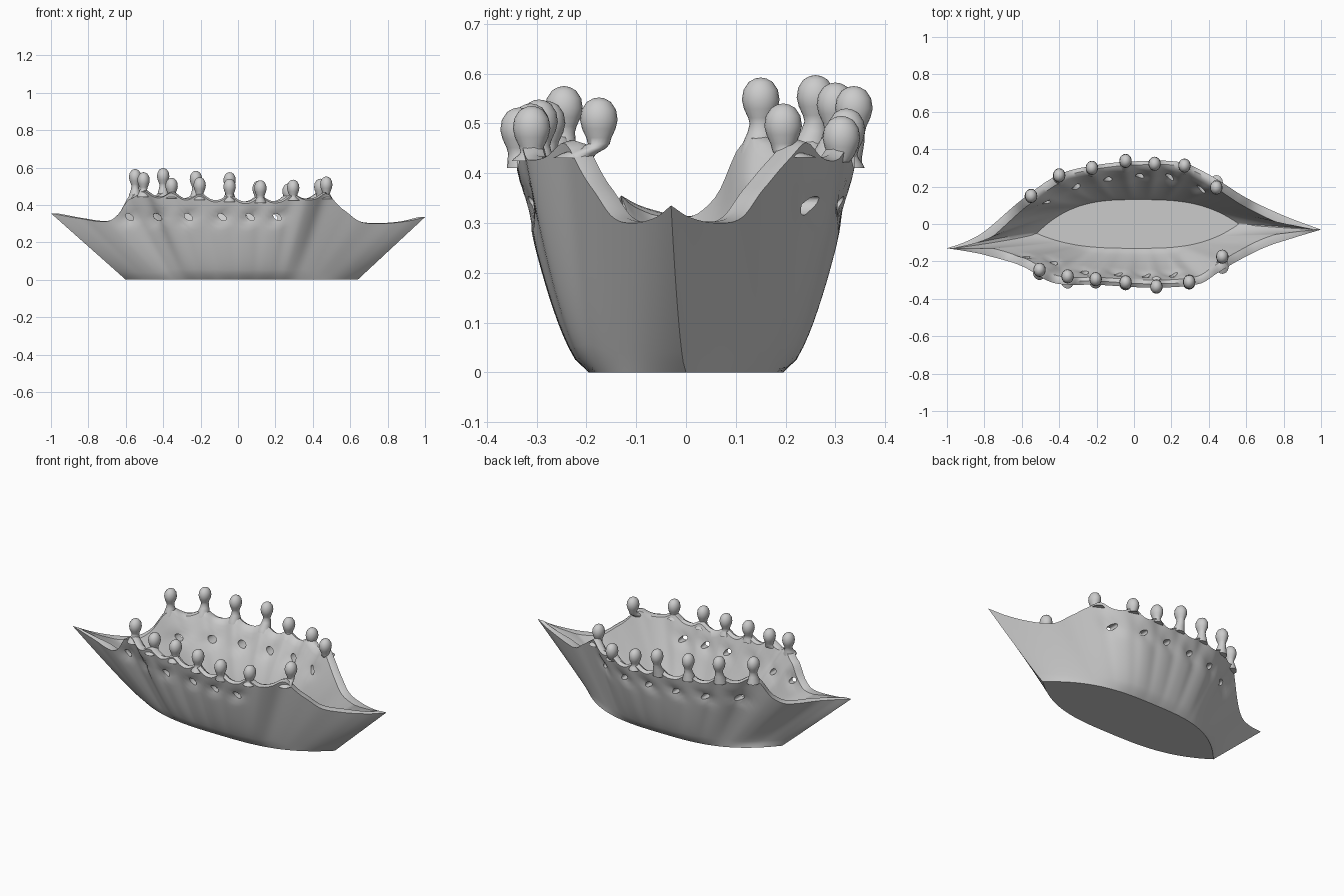
import bpy, bmesh, math
from mathutils import Matrix, Vector

if "Cube" in bpy.data.objects:
    bpy.data.objects.remove(bpy.data.objects["Cube"])

# Rim outline (x, y) for back (+1) and front (-1), and rim height (x, z)
OUTLINE = {
    1: [(-1, -.13), (-.9, -.095), (-.8, -.04), (-.6, .13), (-.4, .265), (-.2, .315), (0, .335),
        (.25, .33), (.4, .265), (.6, .14), (.8, .045), (1, -.03)],
    -1: [(-1, -.13), (-.9, -.145), (-.8, -.165), (-.6, -.225), (-.43, -.315), (-.2, -.325),
         (.1, -.34), (.35, -.32), (.45, -.26), (.55, -.2), (.7, -.125), (.85, -.075), (1, -.03)],
}
HEIGHT = [(-1, .355), (-.85, .328), (-.7, .312), (-.64, .35), (-.58, .43), (-.3, .425), (.1, .405),
          (.48, .425), (.57, .37), (.65, .312), (.75, .3), (.9, .312), (1, .335)]
# Knobs: x, y, top z
KNOBS = {
    1: [(-.55, .15, .592), (-.4, .26, .597), (-.225, .3, .582), (-.045, .337, .575),
        (.11, .322, .53), (.27, .312, .515), (.44, .195, .54)],
    -1: [(-.505, -.245, .575), (-.355, -.28, .545), (-.205, -.295, .548), (-.045, -.312, .54),
         (.12, -.335, .532), (.295, -.31, .535), (.472, -.175, .552)],
}
HOLES = {1: [-.47, -.31, -.14, .03, .19, .36], -1: [-.58, -.43, -.265, -.085, .065, .21]}
HOLE_Z = .335


def curve(table, x):
    """Smooth interpolation through a table of points."""
    n = len(table)
    i = 0
    while i < n - 2 and x > table[i + 1][0]:
        i += 1

    def slope(k):
        a, b = table[max(k - 1, 0)], table[min(k + 1, n - 1)]
        return (b[1] - a[1]) / (b[0] - a[0])
    (x0, y0), (x1, y1) = table[i], table[i + 1]
    h = x1 - x0
    t = min(max((x - x0) / h, 0), 1)
    return (y0 * (2*t**3 - 3*t*t + 1) + slope(i) * h * (t**3 - 2*t*t + t)
            + y1 * (3*t*t - 2*t**3) + slope(i + 1) * h * (t**3 - t*t))


def rim_height(side, x):
    bump = max(math.exp(-((x - k[0]) / .04) ** 2) for k in KNOBS[side])
    return curve(HEIGHT, x) + .035 * bump


def lerp(a, b, t):
    return a + (b - a) * t


def dent(side, x, z):
    return max(math.exp(-((x - h + .7 * (HOLE_Z - z)) / .045) ** 2 - ((z - HOLE_Z) / .035) ** 2)
               for h in HOLES[side])


def hull_point(side, u, f, inner):
    yr, zr = curve(OUTLINE[side], u), rim_height(side, u)
    mid = (curve(OUTLINE[1], u) + curve(OUTLINE[-1], u)) / 2
    taper = 1 - abs(u) ** 3
    drift = -.05 * max(0, -u) ** 3
    if not inner:
        x, z = lerp(.62 * u + .02, u, f), f * zr
        y = lerp(side * .195 * taper + drift, yr, f ** .6)
        y -= side * .016 * dent(side, x, z)
    else:
        half = abs(yr - mid)
        half = max(half - .04, half * .45)
        x, z = lerp(.54 * u + .02, .965 * u, f), lerp(.06, zr, f)
        y = lerp(side * .13 * taper + drift, mid + side * half, f ** (1.4 if side > 0 else .75))
        y += side * .012 * dent(side, x, z)
    return Vector((x, y, z))


def make_object(name, bm):
    bmesh.ops.recalc_face_normals(bm, faces=bm.faces)
    me = bpy.data.meshes.new(name)
    bm.to_mesh(me)
    bm.free()
    ob = bpy.data.objects.new(name, me)
    bpy.context.collection.objects.link(ob)
    return ob


def smooth(ob, angle):
    bpy.ops.object.select_all(action='DESELECT')
    ob.select_set(True)
    bpy.context.view_layer.objects.active = ob
    bpy.ops.object.shade_smooth_by_angle(angle=math.radians(angle))


# Hull: each station is a closed section, outer wall, rim, inner wall, floor
N, ROWS = 150, 16
bm = bmesh.new()
stations = []
for i in range(N + 1):
    u = -1 + 2 * i / N
    walls = {}
    for side in (1, -1):
        outer = [hull_point(side, u, k / ROWS, False) for k in range(ROWS + 1)]
        inner = [hull_point(side, u, k / ROWS, True) for k in range(ROWS, -1, -1)]
        top = (outer[-1] + inner[0]) / 2 + Vector((0, 0, .012 * (1 - abs(u))))
        walls[side] = outer + [top] + inner
    ring = walls[1] + walls[-1][::-1]
    stations.append([bm.verts.new(p) for p in ring])
M = len(stations[0])
for a, b in zip(stations, stations[1:]):
    for k in range(M):
        j = (k + 1) % M
        bm.faces.new((a[k], a[j], b[j], b[k]))
# close the two prows
for s in (stations[0], stations[-1]):
    for k in range(M // 2 - 1):
        bm.faces.new((s[k], s[k + 1], s[M - 2 - k], s[M - 1 - k]))
bmesh.ops.remove_doubles(bm, verts=bm.verts, dist=.0004)
bmesh.ops.dissolve_degenerate(bm, edges=bm.edges, dist=.0001)
hull = make_object("hull", bm)

# Slanted oval openings below the rim
bm = bmesh.new()
for side, xs in HOLES.items():
    for x in xs:
        y = curve(OUTLINE[side], x) - side * .06
        m = (Matrix.Translation((x, y, HOLE_Z)) @ Matrix.Rotation(math.radians(35), 4, 'Y')
             @ Matrix.Diagonal((.026, .16, .015, 1)))
        bmesh.ops.create_icosphere(bm, subdivisions=3, radius=1, matrix=m)
cutter = make_object("hole_cutter", bm)
cutter.hide_render = True
mod = hull.modifiers.new("holes", 'BOOLEAN')
mod.operation, mod.solver, mod.object = 'DIFFERENCE', 'EXACT', cutter
bpy.context.view_layer.objects.active = hull
bpy.ops.object.modifier_apply(modifier=mod.name)
bpy.data.objects.remove(cutter)
smooth(hull, 40)

# Knobs: lathed egg on a flared neck, leaning from the rim to the knob position
EGG = [(.021, 0), (.024, .012), (.032, .03), (.036, .048), (.033, .068), (.023, .084), (.011, .091), (0, .093)]
SEG = 20
for side, knobs in KNOBS.items():
    for n, (x, y, top) in enumerate(knobs):
        z0 = rim_height(side, x) - .03
        y0 = curve(OUTLINE[side], x) - side * .02
        neck = top - .093
        rise = neck - z0
        prof = [(.038, z0), (.034, z0 + rise * .3), (.025, z0 + rise * .7)]
        prof += [(r, neck + h) for r, h in EGG]
        bm = bmesh.new()
        rings = []
        for r, z in prof:
            t = min((z - z0) / max(rise, .01), 1)
            c = lerp(y0, y, t * t * (3 - 2 * t))
            rings.append([bm.verts.new((x + .92 * r * math.cos(a), c + 1.05 * r * math.sin(a), z))
                          for a in (2 * math.pi * k / SEG for k in range(SEG))])
        for a, b in zip(rings, rings[1:]):
            for k in range(SEG):
                j = (k + 1) % SEG
                bm.faces.new((a[k], a[j], b[j], b[k]))
        bm.faces.new(rings[0])
        bmesh.ops.remove_doubles(bm, verts=bm.verts, dist=.0002)
        knob = make_object(f"{'back' if side > 0 else 'front'}_knob_{n + 1}", bm)
        smooth(knob, 60)
